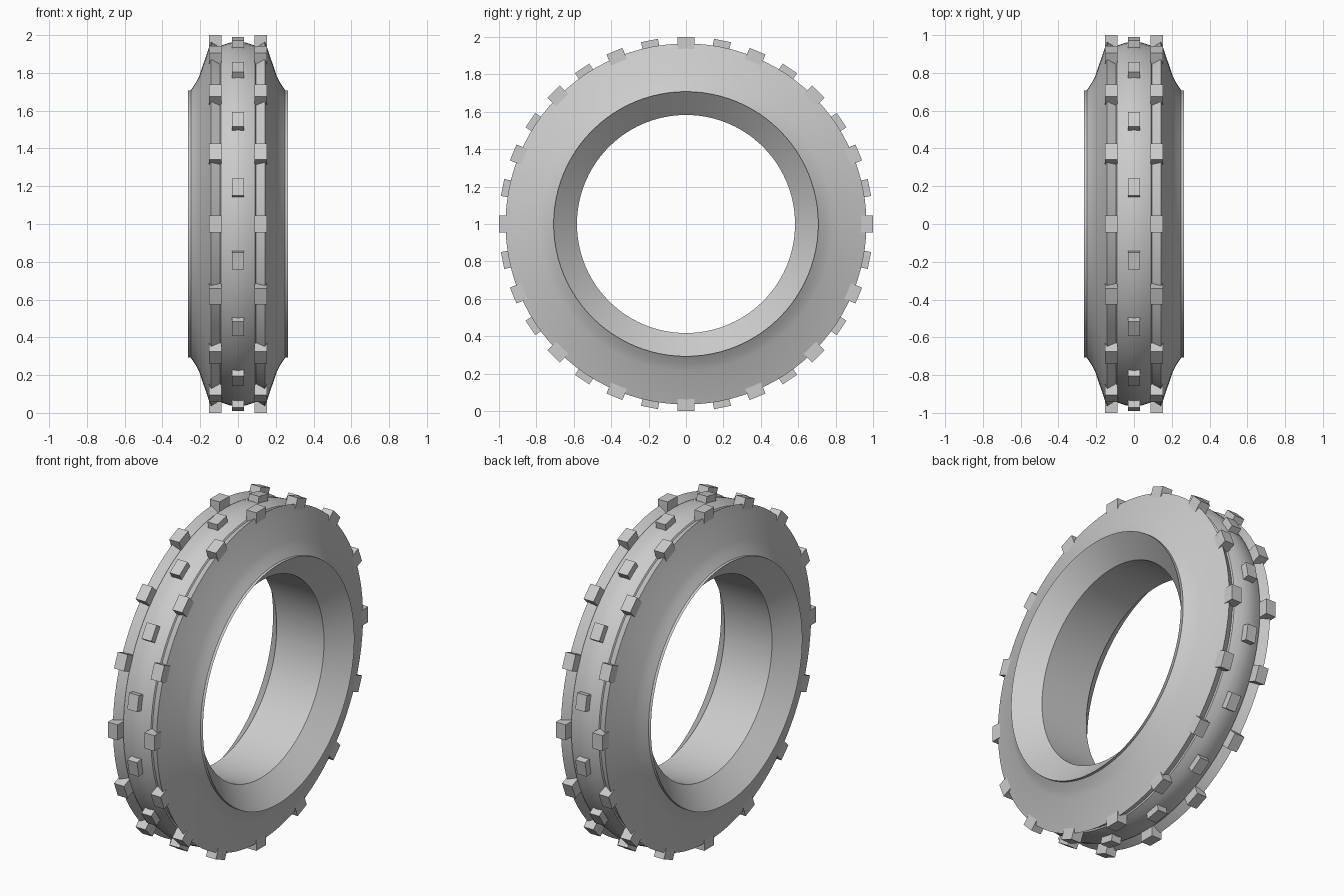
import bpy, bmesh
from math import radians, pi
from mathutils import Matrix

if "Cube" in bpy.data.objects:
    bpy.data.objects.remove(bpy.data.objects["Cube"])

rubber = bpy.data.materials.new("grey rubber")
rubber.use_nodes = True
GREY = (0.6, 0.6, 0.6, 1)
rubber.diffuse_color = GREY
rubber.node_tree.nodes["Principled BSDF"].inputs["Base Color"].default_value = GREY


def finish(bm, name):
    bmesh.ops.recalc_face_normals(bm, faces=bm.faces)
    mesh = bpy.data.meshes.new(name)
    bm.to_mesh(mesh)
    bm.free()
    mesh.materials.append(rubber)
    obj = bpy.data.objects.new(name, mesh)
    bpy.context.collection.objects.link(obj)
    obj.location.z = 1
    return obj


# Tyre body: half section (x, radius), mirrored and spun about the x axis
half = [(0.045, 0.96), (0.09, 0.944), (0.095, 0.936), (0.143, 0.965), (0.205, 0.785),
        (0.225, 0.745), (0.25, 0.708), (0.266, 0.708), (0.155, 0.583)]
section = [(0, 0.965)] + half + [(-x, r) for x, r in reversed(half)]
bm = bmesh.new()
ring = [bm.verts.new((x, 0, r)) for x, r in section]
edges = [bm.edges.new((a, b)) for a, b in zip(ring, ring[1:] + ring[:1])]
bmesh.ops.spin(bm, geom=ring + edges, cent=(0, 0, 0), axis=(1, 0, 0),
               angle=2 * pi, steps=96, use_duplicate=False)
bmesh.ops.remove_doubles(bm, verts=bm.verts, dist=0.0005)
tyre = finish(bm, "tyre_body")
bpy.context.view_layer.objects.active = tyre
tyre.select_set(True)
bpy.ops.object.shade_smooth_by_angle(angle=radians(25))


# Tread blocks: sixteen boxes around each row, the middle row offset half a step
def tread_row(name, x, width, phase):
    bm = bmesh.new()
    for i in range(16):
        turn = Matrix.Rotation((i + phase) * pi / 8, 4, "X")
        place = Matrix.Translation((x, 0, 0.965))
        size = Matrix.Diagonal((width, 0.092, 0.07, 1))
        bmesh.ops.create_cube(bm, size=1, matrix=turn @ place @ size)
    finish(bm, name)


tread_row("left_tread_blocks", 0.12, 0.065, 0)
tread_row("right_tread_blocks", -0.12, 0.065, 0)
tread_row("middle_tread_blocks", 0, 0.064, 0.5)
